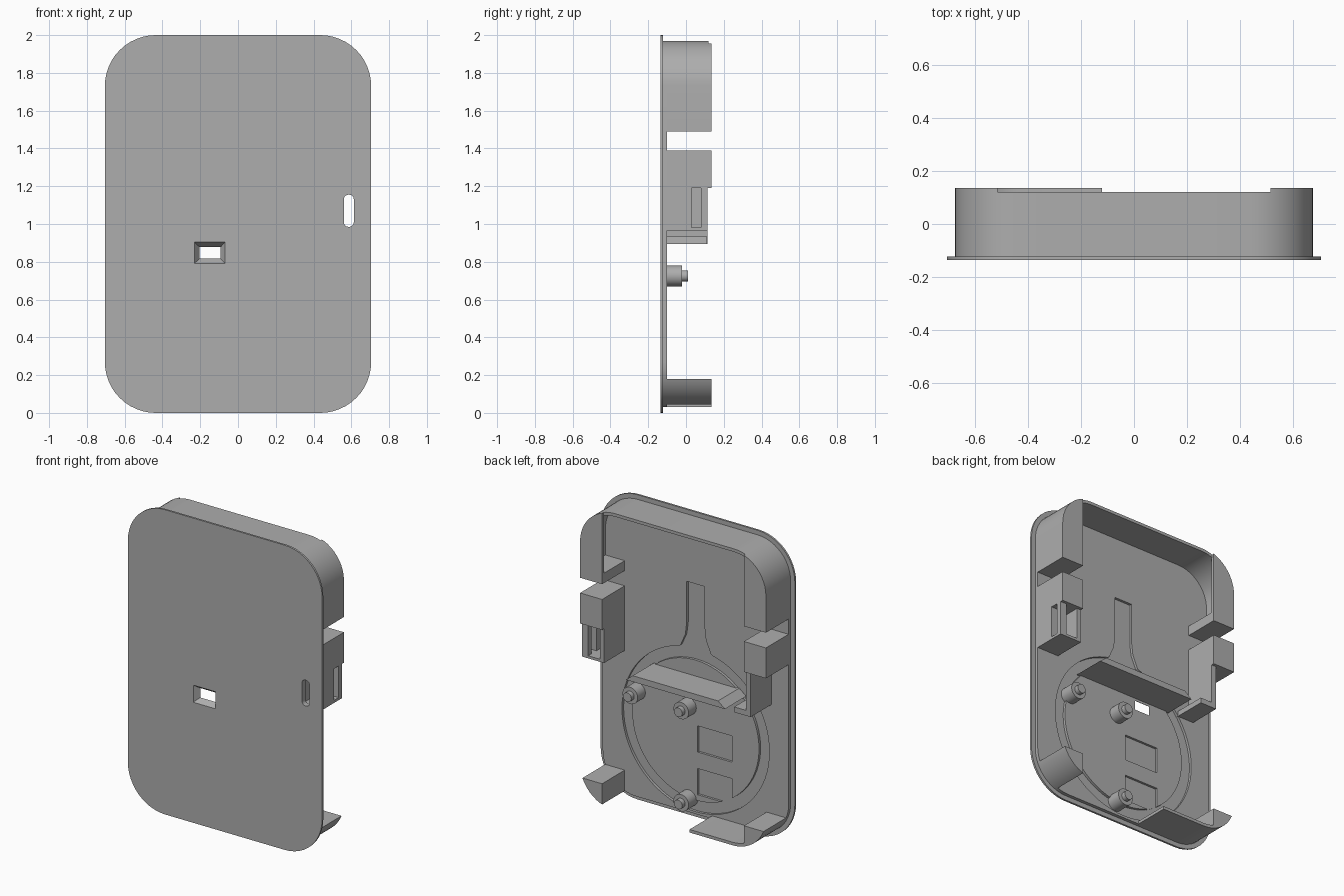
import bpy, bmesh, math

if "Cube" in bpy.data.objects:
    bpy.data.objects.remove(bpy.data.objects["Cube"])

grey = bpy.data.materials.new("light grey plastic")
grey.diffuse_color = (0.42, 0.42, 0.42, 1)
grey.use_nodes = True
grey.node_tree.nodes["Principled BSDF"].inputs["Base Color"].default_value = grey.diffuse_color


def prism(name, pts, y0, y1, pts2=None):
    """Loft an x-z outline from y0 to y1."""
    bm = bmesh.new()
    a = [bm.verts.new((x, y0, z)) for x, z in pts]
    b = [bm.verts.new((x, y1, z)) for x, z in (pts2 or pts)]
    bm.faces.new(a)
    bm.faces.new(b[::-1])
    n = len(a)
    for i in range(n):
        bm.faces.new((a[i], b[i], b[(i + 1) % n], a[(i + 1) % n]))
    bmesh.ops.recalc_face_normals(bm, faces=bm.faces)
    me = bpy.data.meshes.new(name)
    bm.to_mesh(me)
    bm.free()
    me.materials.append(grey)
    ob = bpy.data.objects.new(name, me)
    bpy.context.collection.objects.link(ob)
    return ob


def rect(x0, x1, z0, z1):
    return [(x0, z0), (x1, z0), (x1, z1), (x0, z1)]


def box(name, x0, x1, y0, y1, z0, z1):
    return prism(name, rect(x0, x1, z0, z1), y0, y1)


def circle(cx, cz, r, n=48):
    return [(cx + r * math.cos(2 * math.pi * i / n), cz + r * math.sin(2 * math.pi * i / n))
            for i in range(n)]


def rounded(x0, x1, z0, z1, r, n=12):
    pts = []
    for k, (cx, cz) in enumerate([(x1 - r, z1 - r), (x0 + r, z1 - r), (x0 + r, z0 + r), (x1 - r, z0 + r)]):
        for i in range(n + 1):
            a = math.pi / 2 * (k + i / n)
            pts.append((cx + r * math.cos(a), cz + r * math.sin(a)))
    return pts


def outline(inset):
    return rounded(-0.705 + inset, 0.705 - inset, inset, 2 - inset, 0.27 - inset)


def boolean(ob, cutter, op='DIFFERENCE'):
    m = ob.modifiers.new("cut", 'BOOLEAN')
    m.operation, m.object, m.solver = op, cutter, 'EXACT'
    bpy.context.view_layer.objects.active = ob
    bpy.ops.object.modifier_apply(modifier=m.name)
    bpy.data.objects.remove(cutter)


def smooth(ob):
    bpy.ops.object.select_all(action='DESELECT')
    ob.select_set(True)
    bpy.context.view_layer.objects.active = ob
    bpy.ops.object.shade_smooth_by_angle(angle=math.radians(30))


# Front plate and the slightly smaller slab behind it
plate = prism("front_plate", outline(0), -0.135, -0.122)
slab = prism("back_slab", outline(0.03), -0.122, -0.1)

# Ring groove, cable channel and label pockets sunk into the slab
groove = prism("groove_cutter", circle(0, 0.58, 0.535, 72), -0.117, -0.05)
boolean(groove, prism("groove_core", circle(0, 0.58, 0.46, 72), -0.2, 0))
boolean(slab, groove)
half = [(0.18, 1.06), (0.11, 1.11), (0.075, 1.19), (0.065, 1.27), (0.065, 1.54)]
boolean(slab, prism("channel_cutter", half + [(-x, z) for x, z in half[::-1]], -0.117, -0.05))
for z in (0.44, 0.16):
    boolean(slab, box("pocket_cutter", -0.265, -0.015, -0.115, -0.05, z, z + 0.172))

# Funnel window and switch slot pass through both layers
for ob in (plate, slab):
    boolean(ob, prism("window_cutter", rect(-0.232, -0.068, 0.79, 0.905), -0.137, -0.095,
                      rect(-0.2, -0.095, 0.82, 0.875)))
    boolean(ob, prism("slot_cutter", rounded(0.56, 0.613, 0.985, 1.155, 0.024, 5), -0.2, 0))
    smooth(ob)


def shell(name, x0, x1, z0, z1, y1):
    """Thin perimeter wall kept only inside a window."""
    ob = prism(name, outline(0.03), -0.115, y1)
    boolean(ob, prism("shell_core", outline(0.05), -0.3, 0.3))
    boolean(ob, box("shell_window", x0, x1, -0.3, 0.3, z0, z1), 'INTERSECT')
    smooth(ob)


def clipped(name, x0, x1, y0, y1, z0, z1):
    """Solid block following the rounded outline."""
    ob = prism(name, outline(0.03), y0, y1)
    boolean(ob, box("clip_window", x0, x1, -0.3, 0.3, z0, z1), 'INTERSECT')
    smooth(ob)


# Upper wall, bottom lip
shell("upper_wall", -1, 1, 1.49, 2, 0.12)
shell("bottom_lip", -0.53, -0.12, 0, 0.18, 0.135)

# Corner parts on both sides
for side, s in (("left", -1), ("right", 1)):
    lo, hi = (0.515, 1) if s > 0 else (-1, -0.515)
    clipped(side + "_corner_cover", lo, hi, 0.115, 0.135, 1.49, 2)
    clipped(side + "_corner_shelf", lo, hi, -0.11, 0.12, 1.49, 1.555)
    clipped(side + "_foot", lo, hi, -0.11, 0.135, 0, 0.18)
    a, b = sorted((s * 0.515, s * 0.675))
    box(side + "_side_block", a, b, -0.11, 0.135, 1.19, 1.39)

# Left lower wall with its inward tab
box("left_lower_wall", -0.55, -0.515, -0.11, 0.115, 0.895, 1.2)
box("left_tab", -0.54, -0.43, -0.11, 0.115, 0.895, 0.93)

# Right switch housing: inner wall, floor and slotted outer wall
box("switch_inner_wall", 0.515, 0.545, -0.11, 0.115, 0.965, 1.2)
box("switch_floor", 0.53, 0.675, -0.11, 0.115, 0.965, 0.982)
box("switch_outer_wall", 0.63, 0.675, -0.11, 0.03, 0.97, 1.2)
box("switch_outer_rail", 0.63, 0.675, 0.08, 0.115, 0.97, 1.2)

# Shelf with slanted ends above the window
prism("shelf", [(-0.36, 0.895), (0.36, 0.895), (0.31, 0.935), (-0.31, 0.935)], -0.11, 0.11)

# Stepped mounting posts
for i, (x, z) in enumerate(((0.05, 0.725), (0.42, 0.725), (0.05, 0.12))):
    smooth(prism(f"post_{i + 1}", circle(x, z, 0.055, 32), -0.118, -0.02))
    smooth(prism(f"post_pin_{i + 1}", circle(x, z, 0.03, 24), -0.03, 0.01))
